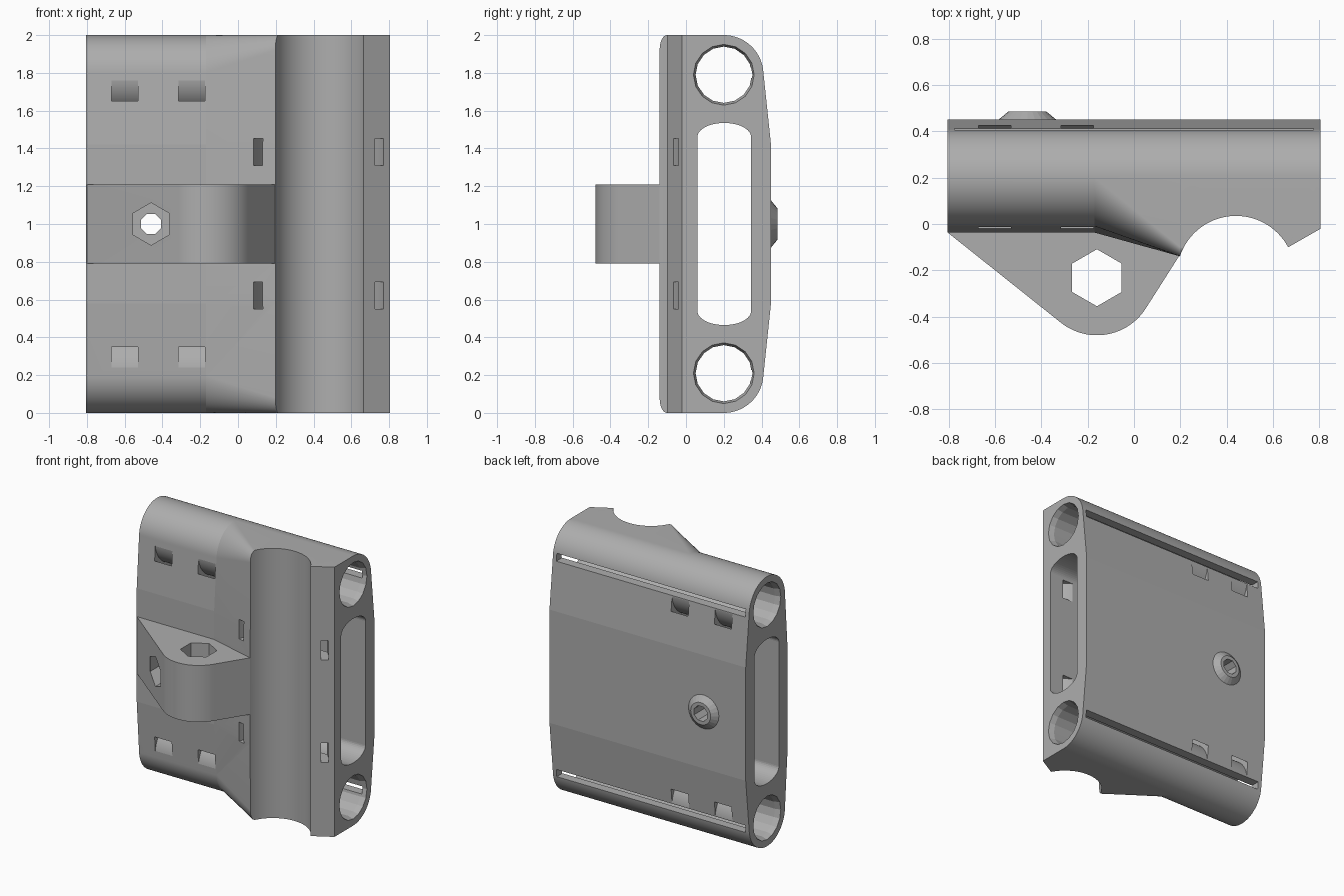
import bpy, bmesh
from math import sin, cos, pi, radians

cube = bpy.data.objects.get("Cube")
if cube:
    bpy.data.objects.remove(cube, do_unlink=True)

mat = bpy.data.materials.new("plain_grey")
mat.use_nodes = True
GREY = (0.42, 0.42, 0.42, 1)
mat.diffuse_color = GREY
mat.node_tree.nodes["Principled BSDF"].inputs["Base Color"].default_value = GREY

HALF = 0.805                      # half length along x
ROD_Y, ROD_Z = 0.2, (1.79, 0.21)  # rod bore centres
MOTOR = (0.44, -0.22)             # cradle axis in plan


def arc(cx, cy, rx, ry, a0, a1, n):
    """Points on an elliptical arc, angles in degrees."""
    angles = [radians(a0 + (a1 - a0) * i / n) for i in range(n + 1)]
    return [(cx + rx * cos(a), cy + ry * sin(a)) for a in angles]


def polygon(cx, cy, r, n, turn=0):
    return arc(cx, cy, r, r, turn, turn + 360, n)[:-1]


def place(p, axis, d):
    """Put a 2D point at depth d along an axis."""
    a, b = p
    return {"x": (d, a, b), "y": (a, d, b), "z": (a, b, d)}[axis]


def loft(name, sections, axis):
    """Solid through (depth, points) sections of equal point count."""
    bm = bmesh.new()
    rings = [[bm.verts.new(place(p, axis, d)) for p in pts] for d, pts in sections]
    n = len(rings[0])
    for r0, r1 in zip(rings, rings[1:]):
        for i in range(n):
            j = (i + 1) % n
            bm.faces.new((r0[i], r0[j], r1[j], r1[i]))
    bm.faces.new(rings[0])
    bm.faces.new(rings[-1])
    bmesh.ops.remove_doubles(bm, verts=bm.verts, dist=1e-5)
    bmesh.ops.recalc_face_normals(bm, faces=bm.faces)
    mesh = bpy.data.meshes.new(name)
    bm.to_mesh(mesh)
    bm.free()
    mesh.materials.append(mat)
    obj = bpy.data.objects.new(name, mesh)
    bpy.context.collection.objects.link(obj)
    return obj


def prism(name, pts, axis, d0, d1):
    return loft(name, [(d0, pts), (d1, pts)], axis)


def combine(target, other, operation):
    """Apply a boolean and drop the helper."""
    mod = target.modifiers.new("bool", "BOOLEAN")
    mod.operation, mod.solver, mod.object = operation, "EXACT", other
    bpy.context.view_layer.objects.active = target
    bpy.ops.object.modifier_apply(modifier=mod.name)
    bpy.data.objects.remove(other, do_unlink=True)


def cut(other):
    combine(body, other, "DIFFERENCE")


def ring(name, centre, r_in, r_out, axis, d0, d1):
    """Curved channel cutter for a tie strap."""
    outer = prism(name, polygon(*centre, r_out, 96), axis, d0, d1)
    inner = prism("core", polygon(*centre, r_in, 96), axis, d0 - 0.1, d1 + 0.1)
    combine(outer, inner, "DIFFERENCE")
    return outer


def section(front_arc, front_y):
    """Closed y-z outline, mirrored about z = 1."""
    upper = [(0.45, 1.42)] + arc(ROD_Y, ROD_Z[0], 0.21, 0.21, 4, 90, 32)
    upper += front_arc + [(front_y, 1.42)]
    return upper + [(y, 2 - z) for y, z in reversed(upper)]


# Main body: rounded slab flaring forward into the cradle block
slim = section(arc(ROD_Y, ROD_Z[0], 0.21, 0.21, 90, 176, 32), -0.037)
deep = section(arc(-0.1, 1.92, 0.04, 0.08, 90, 180, 32), -0.14)
body = loft("carriage_body",
            [(-HALF, slim), (-0.17, slim), (0.2, deep), (HALF, deep)], "x")

# Clamp lug on the front and screw boss on the back
lug = [(-0.8, 0.02), (-0.8, -0.04)] + arc(-0.16, -0.23, 0.25, 0.25, 232, 329, 32)
lug += [(0.2, -0.13), (0.2, 0.02)]
combine(body, prism("clamp_lug", lug, "z", 0.79, 1.21), "UNION")
boss = [(0.4, polygon(-0.46, 1, 0.125, 24)), (0.45, polygon(-0.46, 1, 0.125, 24)),
        (0.485, polygon(-0.46, 1, 0.082, 24))]
combine(body, loft("screw_boss", boss, "y"), "UNION")

# Cradle groove and the bevelled front corner beside it
cut(prism("cradle", polygon(*MOTOR, 0.255, 96), "z", -0.1, 2.1))
bevel = [(0.58, -0.149), (0.9, 0.034), (0.9, -0.4), (0.58, -0.4)]
cut(prism("bevel", bevel, "z", -0.1, 2.1))

# Long window through the body
window = arc(0.2025, 1.46, 0.1425, 0.075, 0, 180, 24)
window += arc(0.2025, 0.54, 0.1425, 0.075, 180, 360, 24)
cut(prism("window", window, "x", -1, 1))

# Rod bores with chamfered mouths, rear slits and strap channels
for z in ROD_Z:
    wide = polygon(ROD_Y, z, 0.161, 16)
    bore = polygon(ROD_Y, z, 0.149, 16)
    cut(loft("bore", [(-HALF - 0.1, wide), (-HALF, wide), (-HALF + 0.04, bore),
                      (HALF - 0.04, bore), (HALF, wide), (HALF + 0.1, wide)], "x"))
    side = 0.01 if z > 1 else -0.01
    lo, hi = z + side - 0.028, z + side + 0.028
    cut(prism("slit", [(0.3, lo), (0.5, lo), (0.5, hi), (0.3, hi)], "x", -0.775, 0.775))
    for x in (-0.67, -0.315):
        cut(ring("rod_strap", (ROD_Y, z), 0.215, 0.26, "x", x, x + 0.14))

# Strap channels behind the cradle
for z in (0.55, 1.31):
    cut(ring("cradle_strap", MOTOR, 0.325, 0.375, "z", z, z + 0.143))

# Hexagonal nut traps and the clamp screw hole
cut(prism("lug_hex", polygon(-0.16, -0.232, 0.123, 6, 30), "z", 0.7, 1.3))
cut(prism("nut_trap", polygon(-0.46, 1, 0.112, 6, 30), "y", -0.6, -0.12))
cut(prism("screw_hole", polygon(-0.46, 1, 0.058, 8, 22.5), "y", -0.6, 0.6))

# Keep facets of the shallow tapers crisp
bpy.ops.object.select_all(action="DESELECT")
body.select_set(True)
bpy.context.view_layer.objects.active = body
bpy.ops.object.shade_smooth_by_angle(angle=radians(4))
